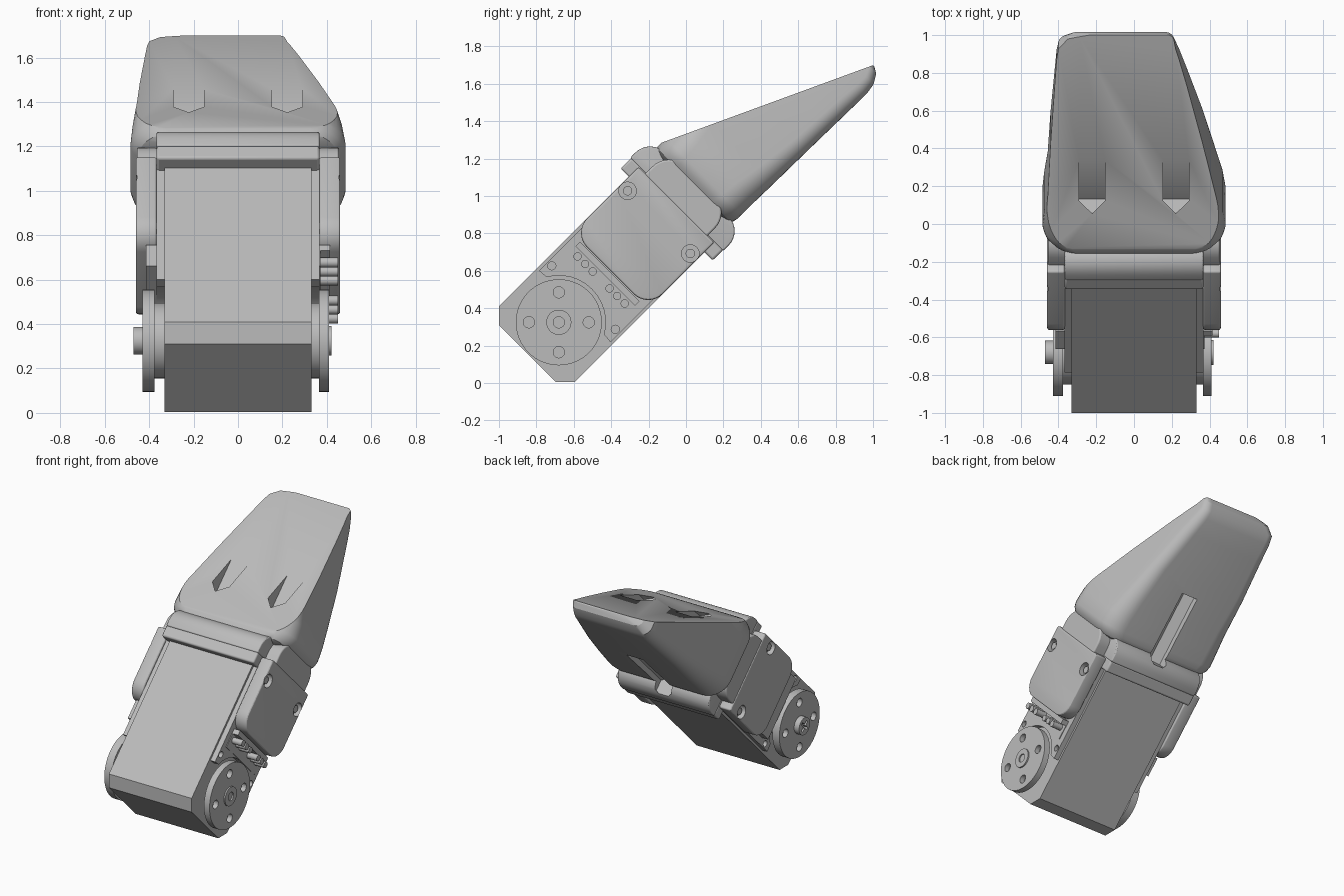
import bpy, bmesh, math
from mathutils import Matrix, Vector

old = bpy.data.objects.get("Cube")
if old:
    bpy.data.objects.remove(old, do_unlink=True)

# Everything is drawn in a tilted frame: x across, u along the finger, v thickness
FRAME = Matrix.Translation((0, -0.68, 0.325)) @ Matrix.Rotation(math.radians(45), 4, 'X')

grey = bpy.data.materials.new("plain grey")
grey.use_nodes = True
grey.diffuse_color = (0.5, 0.5, 0.5, 1)
grey.node_tree.nodes["Principled BSDF"].inputs["Base Color"].default_value = (0.5, 0.5, 0.5, 1)
parts = []


def make(name, bm):
    bmesh.ops.recalc_face_normals(bm, faces=bm.faces)
    mesh = bpy.data.meshes.new(name)
    bm.to_mesh(mesh)
    bm.free()
    mesh.materials.append(grey)
    ob = bpy.data.objects.new(name, mesh)
    bpy.context.collection.objects.link(ob)
    ob.matrix_world = FRAME
    parts.append(ob)
    return ob


def loft(name, rings):
    """Skin a list of equal rings and cap both ends."""
    bm = bmesh.new()
    vs = [[bm.verts.new(p) for p in ring] for ring in rings]
    n = len(vs[0])
    for a, b in zip(vs, vs[1:]):
        for i in range(n):
            j = (i + 1) % n
            bm.faces.new((a[i], a[j], b[j], b[i]))
    bm.faces.new(vs[0])
    bm.faces.new(vs[-1])
    return make(name, bm)


def prism(name, pts, x0, x1, bevel=0):
    """Extrude a (u, v) outline across x."""
    ob = loft(name, [[(x, u, v) for u, v in pts] for x in (x0, x1)])
    if bevel:
        m = ob.modifiers.new("soft edges", 'BEVEL')
        m.width, m.segments, m.angle_limit = bevel, 3, math.radians(40)
    return ob


def circle(r, u=0, v=0, n=40):
    return [(u + r * math.cos(2 * math.pi * i / n), v + r * math.sin(2 * math.pi * i / n))
            for i in range(n)]


def rounded(u0, u1, v0, v1, r_low, r_high, n=8):
    """Rectangle whose corners at low u and high u have their own radius."""
    pts = []
    for k, (u, v, r) in enumerate(((u1, v1, r_high), (u0, v1, r_low),
                                   (u0, v0, r_low), (u1, v0, r_high))):
        cu = u - r if u == u1 else u + r
        cv = v - r if v == v1 else v + r
        for i in range(n + 1):
            a = math.pi / 2 * (k + i / n)
            pts.append((cu + r * math.cos(a), cv + r * math.sin(a)))
    return pts


def box(u0, u1, v0, v1):
    return [(u0, v0), (u1, v0), (u1, v1), (u0, v1)]


def cut(ob, cutters):
    """Subtract the cutters, bake the result and drop them."""
    for c in cutters:
        m = ob.modifiers.new("cut", 'BOOLEAN')
        m.operation, m.solver, m.object = 'DIFFERENCE', 'EXACT', c
    bpy.context.view_layer.update()
    deps = bpy.context.evaluated_depsgraph_get()
    mesh = bpy.data.meshes.new_from_object(ob.evaluated_get(deps))
    ob.modifiers.clear()
    ob.data = mesh
    for c in cutters:
        parts.remove(c)
        bpy.data.objects.remove(c, do_unlink=True)


# Motor case: chamfered block plus wider upper half hollowed round the horns
H, C = 0.286, 0.07
prism("motor_case", [(-0.237, -H + C), (-0.237 + C, -H), (0.82, -H), (0.82, H),
                     (-0.237 + C, H), (-0.237, H - C)], -0.33, 0.33)
arc = [(0.25 * math.cos(a), 0.25 * math.sin(a))
       for a in [math.radians(-60 + 10 * i) for i in range(13)]]
wide = prism("case_shoulders", [(0.12, -0.27)] + arc + [(0.12, 0.27), (0.82, 0.27), (0.82, -0.27)],
             -0.367, 0.367)
cut(wide, [prism("cutter", circle(0.022, 0.187, s * 0.24, 16), x, x + 0.06)
           for s in (-1, 1) for x in (-0.4, 0.34)])

# Horn discs on both sides, with four holes and a hub
for side, s, inner, outer in (("right", 1, 0.365, 0.41), ("left", -1, 0.375, 0.43)):
    prism(side + "_horn_axle", circle(0.17), s * 0.32, s * (inner + 0.005))
    disc = prism(side + "_horn", circle(0.23, n=64), s * inner, s * outer)
    holes = []
    for k in range(4):
        a = math.radians(45 + 90 * k)
        holes.append(prism("cutter", circle(0.03, 0.16 * math.cos(a), 0.16 * math.sin(a), 20),
                           s * (outer - 0.035), s * (outer + 0.05)))
    cut(disc, holes)
hub = prism("right_hub", circle(0.067), 0.4, 0.42)
cut(hub, [prism("cutter", circle(0.03, n=20), 0.405, 0.45)])
screw = prism("left_screw_head", circle(0.062), -0.47, -0.42)
cut(screw, [prism("cutter", box(-0.04, 0.04, -0.009, 0.009), -0.5, -0.445),
            prism("cutter", box(-0.009, 0.009, -0.04, 0.04), -0.5, -0.445)])

# Connectors: ridge with two rows of pins on one side, plain block on the other
prism("connector_ridge", box(0.35, 0.385, -0.225, 0.225), 0.36, 0.415)
prism("connector_base", box(0.25, 0.36, -0.225, 0.225), 0.36, 0.372)
prism("connector_block", box(0.25, 0.385, -0.225, 0.225), -0.415, -0.36)
for s in (-1, 1):
    for k in range(3):
        prism("connector_pin", circle(0.022, 0.32, s * (0.064 + 0.057 * k), 16), 0.36, 0.45)

# Bracket side plates with recessed screws
for side, s in (("right", 1), ("left", -1)):
    plate = prism(side + "_side_plate", rounded(0.39, 0.89, -H, H, 0.11, 0.012),
                  s * 0.366, s * 0.46, 0.012)
    cut(plate, [prism("cutter", circle(0.047, 0.757, t * 0.237, 24), s * 0.42, s * 0.5)
                for t in (-1, 1)])
    for t in (-1, 1):
        prism(side + "_plate_screw", circle(0.025, 0.757, t * 0.237, 20), s * 0.41, s * 0.445)
    # Rounded lobe between side plate and fingertip
    prism(side + "_lobe", rounded(0.88, 1.065, -0.235, 0.235, 0.01, 0.12),
          s * 0.3, s * 0.455, 0.03)

# Bracket flange and rounded collar
prism("bracket_flange", box(0.815, 0.897, -0.348, 0.348), -0.367, 0.367, 0.012)
collar = prism("bracket_collar", rounded(0.89, 1.042, -0.352, 0.352, 0.01, 0.11),
               -0.367, 0.367, 0.025)

# Fingertip: tapering rounded sections (u, left, right, bottom, corner radius)
STATIONS = [(1.00, 0.36, 0.36, -0.25, 0.14), (1.03, 0.45, 0.45, -0.275, 0.15),
            (1.06, 0.475, 0.475, -0.283, 0.15), (1.10, 0.485, 0.485, -0.285, 0.15),
            (1.20, 0.476, 0.47, -0.285, 0.14), (1.33, 0.457, 0.435, -0.288, 0.12),
            (1.60, 0.442, 0.365, -0.292, 0.09), (1.90, 0.42, 0.28, -0.298, 0.08),
            (2.03, 0.41, 0.24, -0.30, 0.07), (2.09, 0.40, 0.22, -0.29, 0.06),
            (2.14, 0.35, 0.21, -0.26, 0.05), (2.16, 0.25, 0.20, -0.225, 0.04)]
tip = loft("fingertip", [[(x, u, v) for x, v in rounded(-l, r, b, 0.29, rad, rad)]
                         for u, l, r, b, rad in STATIONS])
# Slice the sloping top face
bm = bmesh.new()
bm.from_mesh(tip.data)
bmesh.ops.bisect_plane(bm, geom=bm.verts[:] + bm.edges[:] + bm.faces[:], dist=1e-5,
                       plane_co=Vector((0, 1.107, 0.272)),
                       plane_no=Vector((0, 0.488, 1.053)), clear_outer=True)
bmesh.ops.holes_fill(bm, edges=[e for e in bm.edges if e.is_boundary])
bmesh.ops.recalc_face_normals(bm, faces=bm.faces)
bm.to_mesh(tip.data)
bm.free()

# Gabled pockets in the top and a hexagonal channel underneath
HOUSE = [(-0.068, 0.08), (0.068, 0.08), (0.068, 0.177), (0, 0.207), (-0.068, 0.177)]


def channel(outline, u0, u1):
    return loft("cutter", [[(x, u, v) for x, v in outline] for u in (u0, u1)])


HEX = [(x, v) for v, x in circle(0.075, -0.285, 0, 6)]
cut(tip, [channel([(x + s * 0.222, v) for x, v in HOUSE], 1.23, 1.7) for s in (-1, 1)]
    + [channel(HEX, 0.95, 1.5)])
cut(collar, [channel(HEX, 0.985, 1.2)])

# Smooth rounded surfaces, keep hard edges
bpy.ops.object.select_all(action='DESELECT')
for ob in parts:
    ob.select_set(True)
bpy.context.view_layer.objects.active = tip
bpy.ops.object.shade_smooth_by_angle(angle=math.radians(28))
